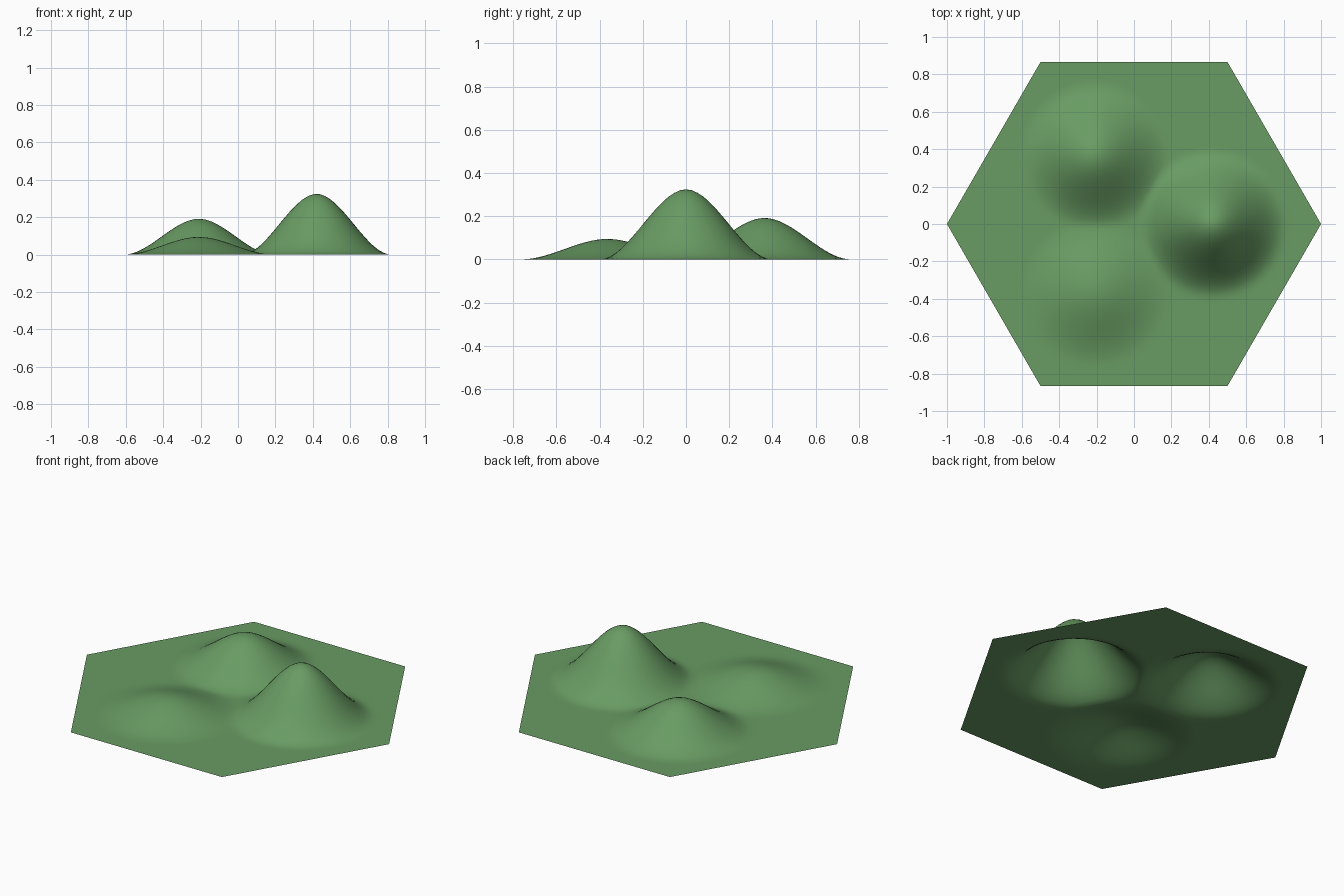
import bpy, bmesh, math
from mathutils import Matrix, Vector

if "Cube" in bpy.data.objects:
    bpy.data.objects.remove(bpy.data.objects["Cube"])

FALLOFF = 0.40   # radius of every hill
RING = 0.42      # distance of hill centres from the middle
HEIGHTS = (0.325, 0.095, 0.192)  # at 0, -120 and +120 degrees

hills = []
for i, h in enumerate(HEIGHTS):
    a = -i * math.tau / 3
    hills.append((Vector((RING * math.cos(a), RING * math.sin(a))), h))


def height(p):
    z = 0.0
    for centre, h in hills:
        t = max(0.0, 1 - (p - centre).length / FALLOFF)
        z = max(z, h * t * t * (3 - 2 * t))
    return z


# Hexagonal sheet, finely subdivided into triangles
bm = bmesh.new()
bmesh.ops.create_circle(bm, cap_ends=True, cap_tris=True, segments=6, radius=1,
                        matrix=Matrix.Rotation(math.pi / 2, 4, 'Z'))
for _ in range(5):
    bmesh.ops.subdivide_edges(bm, edges=bm.edges[:], cuts=1, use_grid_fill=True)

# Raise the three smooth hills
for v in bm.verts:
    v.co.z = height(v.co.xy)
bm.normal_update()
for f in bm.faces:
    f.smooth = True
    if f.normal.z < 0:
        f.normal_flip()

mesh = bpy.data.meshes.new("hilly_ground")
bm.to_mesh(mesh)
bm.free()
ground = bpy.data.objects.new("hilly_ground", mesh)
bpy.context.collection.objects.link(ground)

# Grass colour
grass = bpy.data.materials.new("grass")
grass.diffuse_color = (0.14, 0.33, 0.125, 1)
grass.use_nodes = True
grass.node_tree.nodes["Principled BSDF"].inputs["Base Color"].default_value = grass.diffuse_color
mesh.materials.append(grass)
